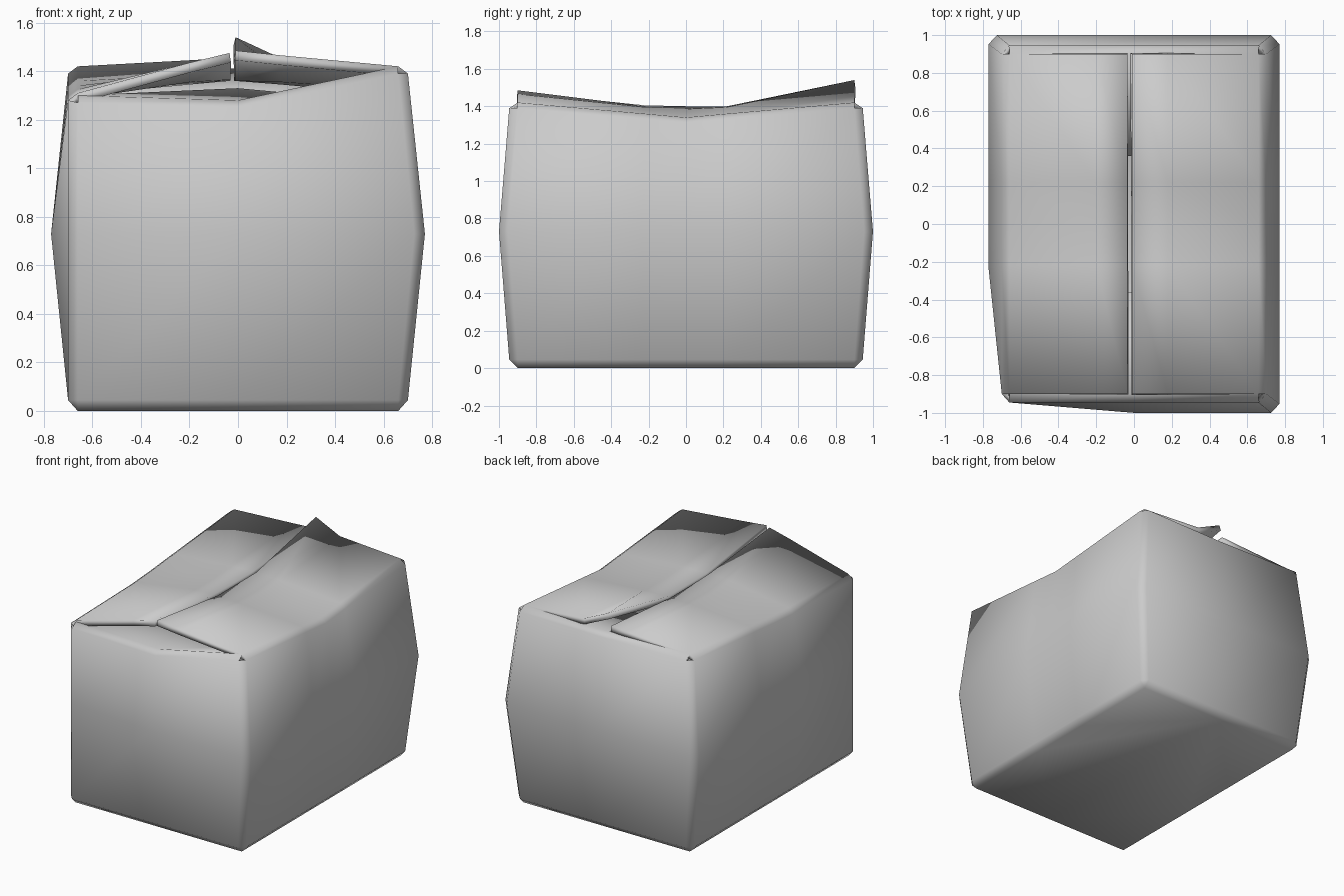
import bpy
import bmesh

cube = bpy.data.objects.get("Cube")
if cube:
    bpy.data.objects.remove(cube, do_unlink=True)

# Grey card
card = bpy.data.materials.new("grey_card")
card.use_nodes = True
GREY = (0.6, 0.6, 0.6, 1)
card.diffuse_color = GREY
card.node_tree.nodes["Principled BSDF"].inputs["Base Color"].default_value = GREY

X, Y, EDGE = 0.70, 0.945, 0.045        # half width, half depth, edge bevel
CX, CY = 0.66, 0.90                    # where the corner bevels begin
ROWS = (-CY, -0.22, 0, 0.22, CY)       # crease positions along the sides

bm = bmesh.new()
verts = {}


def vert(p):
    """Reuse the vertex if one is already at this spot."""
    key = tuple(round(c, 4) for c in p)
    if key not in verts:
        verts[key] = bm.verts.new(key)
    return verts[key]


def strip(lower, upper, closed=False):
    """Faces between two rows that run counter-clockwise round the box."""
    n = len(lower)
    for i in range(n if closed else n - 1):
        j = (i + 1) % n
        quad = [vert(p) for p in (lower[i], lower[j], upper[j], upper[i])]
        face = list(dict.fromkeys(quad))
        if len(face) > 2:
            bm.faces.new(face)


def outline(x, y):
    front = [(c, -y) for c in (-CX, 0, CX)]
    right = [(x, c) for c in ROWS]
    turn = [(-a, -b) for a, b in front + right]
    return front + right + turn


# Hinge heights, counter-clockwise from the dented front corner
front_z = [1.30, 1.28, 1.42]
right_z = [1.42, 1.36, 1.34, 1.36, 1.42]
back_z = [1.42, 1.41, 1.42]
left_z = [1.42, 1.36, 1.34, 1.325, 1.31]

# Walls: floor edge, bevel, bulging middle and rim
plan = outline(X, Y)
floor = [(x, y, 0) for x, y in outline(CX, CY)]
foot = [(x, y, EDGE) for x, y in plan]
dented = {(-CX, -Y), (-X, -CY)}
middle = [(x, y, 0.73) if (x, y) in dented else (x * 1.1, y * 1.058, 0.73) for x, y in plan]
hinge_z = front_z + right_z + back_z + left_z
rim = [(x, y, z - 0.03) for (x, y), z in zip(plan, hinge_z)]
for lower, upper in ((floor, foot), (foot, middle), (middle, rim)):
    strip(lower, upper, closed=True)
bm.faces.new([vert(p) for p in reversed(list(dict.fromkeys(floor)))])


def flap(edge, *rows):
    """Fold a chain of rows inward from the rim."""
    chain = [edge, *rows]
    for lower, upper in zip(chain, chain[1:]):
        strip(lower, upper)


def side_row(x, heights, ys):
    return [(x, y, z) for y, z in zip(ys, heights)]


def end_row(y, heights, xs):
    return [(x, y, z) for x, z in zip(xs, heights)]


# Short inner flaps at front and back
across = (-CX, 0, CX)
inner = (-0.64, 0, 0.64)
flap(rim[:3], end_row(-CY, front_z, across),
     end_row(-0.36, (1.25, 1.33, 1.27), inner))
flap(rim[8:11], end_row(CY, back_z, across[::-1]),
     end_row(0.36, (1.28, 1.30, 1.28), inner[::-1]))

# Long outer flaps, lifted at their free corners
flap(rim[3:8], side_row(CX, right_z, ROWS),
     side_row(0.18, (1.465, 1.395, 1.385, 1.395, 1.452), ROWS),
     side_row(-0.01, (1.485, 1.40, 1.40, 1.40, 1.54), ROWS))
flap(rim[11:], side_row(-CX, left_z, ROWS[::-1]),
     side_row(-0.20, (1.445, 1.395, 1.385, 1.395, 1.435), ROWS[::-1]),
     side_row(-0.035, (1.455, 1.40, 1.40, 1.405, 1.475), ROWS[::-1]))

for face in bm.faces:
    face.smooth = True
mesh = bpy.data.meshes.new("carton")
bm.to_mesh(mesh)
bm.free()
mesh.materials.append(card)
carton = bpy.data.objects.new("carton", mesh)
bpy.context.collection.objects.link(carton)

# Card thickness
thick = carton.modifiers.new("card_thickness", 'SOLIDIFY')
thick.thickness = 0.04
thick.offset = -1
